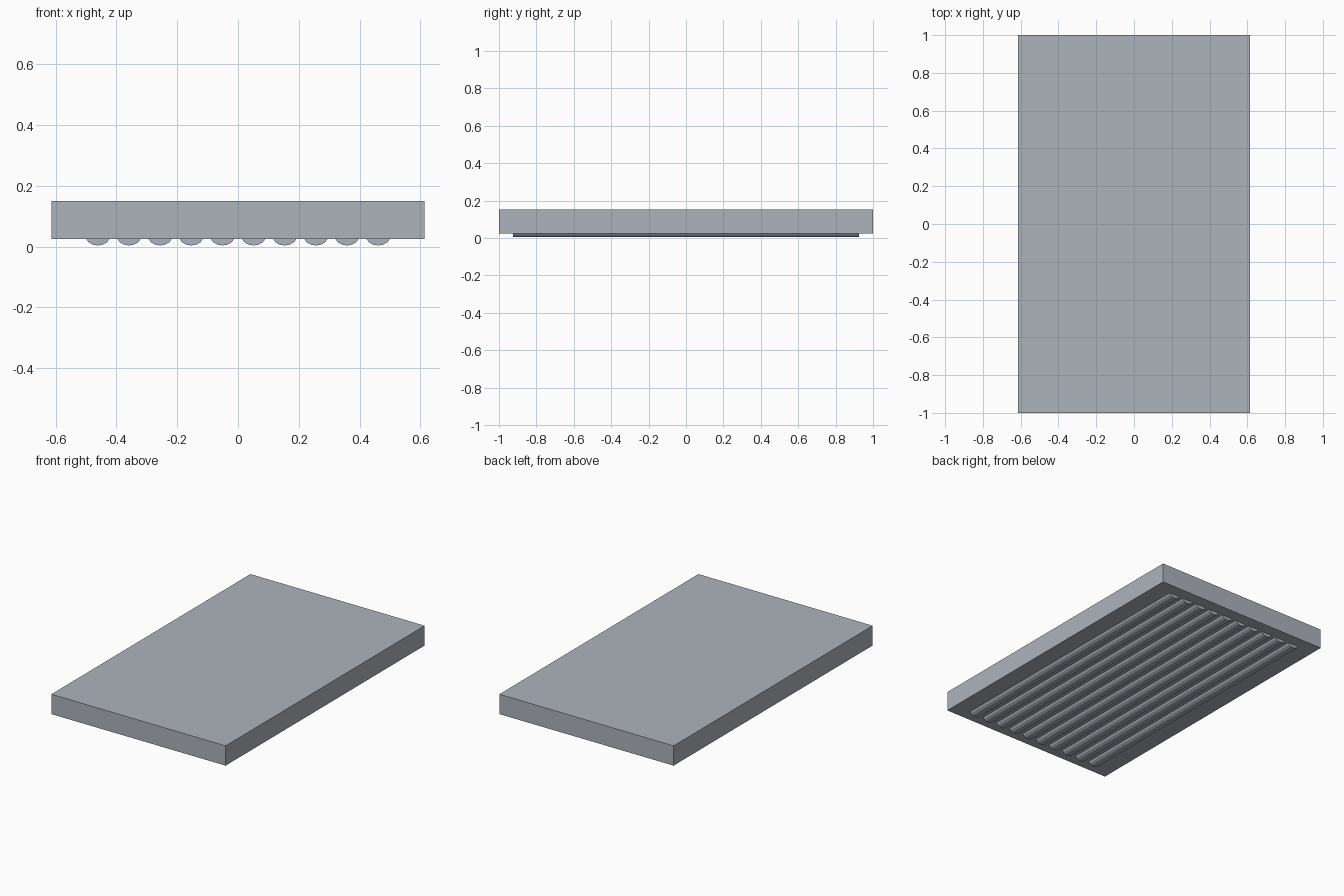
import bpy, bmesh, math

if "Cube" in bpy.data.objects:
    bpy.data.objects.remove(bpy.data.objects["Cube"])

# Single flat grey
grey = bpy.data.materials.new("cool grey")
grey.diffuse_color = (0.42, 0.45, 0.5, 1)
grey.use_nodes = True
grey.node_tree.nodes["Principled BSDF"].inputs["Base Color"].default_value = grey.diffuse_color

def add_object(name, bm):
    bmesh.ops.recalc_face_normals(bm, faces=bm.faces)
    mesh = bpy.data.meshes.new(name)
    bm.to_mesh(mesh)
    bm.free()
    mesh.materials.append(grey)
    obj = bpy.data.objects.new(name, mesh)
    bpy.context.collection.objects.link(obj)
    return obj

# Slab
bm = bmesh.new()
bmesh.ops.create_cube(bm, size=1)
bmesh.ops.scale(bm, vec=(1.226, 2.0, 0.126), verts=bm.verts)
bmesh.ops.translate(bm, vec=(0, 0, 0.088), verts=bm.verts)
add_object("slab", bm)

# Rounded ribs: lower arcs extruded along the underside
COUNT, PITCH, HALF_LENGTH = 10, 0.1025, 0.925
profile = [(-0.039, 0.026), (-0.03, 0.014), (-0.015, 0.006), (0, 0.004),
           (0.015, 0.006), (0.03, 0.014), (0.039, 0.026)]
for i in range(COUNT):
    x = (i - (COUNT - 1) / 2) * PITCH
    bm = bmesh.new()
    face = bm.faces.new([bm.verts.new((x + px, -HALF_LENGTH, pz)) for px, pz in profile])
    ext = bmesh.ops.extrude_face_region(bm, geom=[face], use_keep_orig=True)
    moved = [v for v in ext["geom"] if isinstance(v, bmesh.types.BMVert)]
    bmesh.ops.translate(bm, vec=(0, 2 * HALF_LENGTH, 0), verts=moved)
    add_object(f"underside_rib_{i + 1}", bm)
